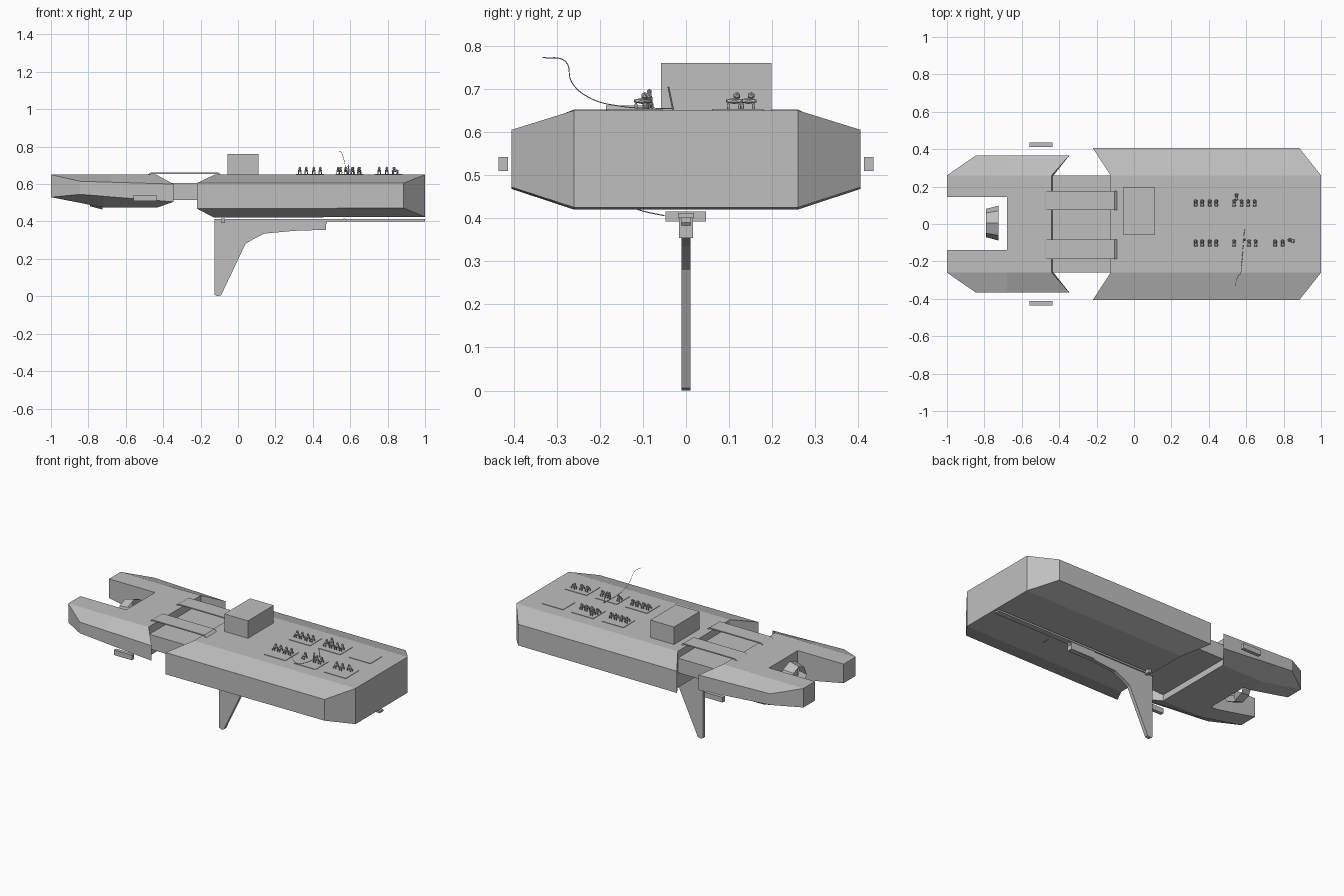
import bpy, bmesh, math
from mathutils import Vector, Matrix

if "Cube" in bpy.data.objects:
    bpy.data.objects.remove(bpy.data.objects["Cube"])

grey = bpy.data.materials.new("hull grey")
grey.diffuse_color = (0.52, 0.52, 0.52, 1)
grey.use_nodes = True
grey.node_tree.nodes["Principled BSDF"].inputs["Base Color"].default_value = grey.diffuse_color


def add(name, bm):
    bmesh.ops.recalc_face_normals(bm, faces=bm.faces)
    me = bpy.data.meshes.new(name)
    bm.to_mesh(me)
    bm.free()
    me.materials.append(grey)
    ob = bpy.data.objects.new(name, me)
    bpy.context.collection.objects.link(ob)
    return ob


def loft(name, sections):
    """Skin (y, [(x, z), ...]) outlines one after another along y."""
    bm = bmesh.new()
    rings = [[bm.verts.new((x, y, z)) for x, z in pts] for y, pts in sections]
    n = len(rings[0])
    for a, b in zip(rings, rings[1:]):
        for i in range(n):
            j = (i + 1) % n
            bm.faces.new((a[i], a[j], b[j], b[i]))
    bm.faces.new(rings[0])
    bm.faces.new(rings[-1])
    return add(name, bm)


def box(name, x0, x1, y0, y1, z0, z1):
    pts = [(x0, z0), (x1, z0), (x1, z1), (x0, z1)]
    return loft(name, [(y0, pts), (y1, pts)])


def hull(name, inner, outer, yi, yo):
    return loft(name, [(-yo, outer), (-yi, inner), (yi, inner), (yo, outer)])


# Main hull: flat deck with chamfered sides
hull("main_hull",
     [(-0.125, 0.65), (1, 0.65), (1, 0.425), (-0.125, 0.42)],
     [(-0.22, 0.605), (0.885, 0.605), (0.885, 0.472), (-0.22, 0.468)], 0.26, 0.405)

# Rear hull with its stern notch
rear = hull("rear_hull",
            [(-1, 0.65), (-0.68, 0.65), (-0.44, 0.652), (-0.43, 0.475), (-0.72, 0.475), (-1, 0.53)],
            [(-0.845, 0.615), (-0.68, 0.61), (-0.345, 0.60), (-0.345, 0.505), (-0.72, 0.535), (-0.845, 0.545)],
            0.26, 0.367)
cutter = box("notch_cutter", -1.2, -0.68, -0.14, 0.145, 0.3, 0.8)
cutter.hide_render = True
mod = rear.modifiers.new("notch", "BOOLEAN")
mod.operation, mod.solver, mod.object = "DIFFERENCE", "EXACT", cutter
bpy.context.view_layer.objects.active = rear
bpy.ops.object.modifier_apply(modifier="notch")
bpy.data.objects.remove(cutter)

# Connector between the hulls and the two gangways over it
box("connector", -0.435, -0.12, -0.26, 0.26, 0.515, 0.607)
for side, y in (("left", 0.125), ("right", -0.135)):
    pts = [(-0.485, 0.65), (-0.465, 0.662), (-0.105, 0.662), (-0.09, 0.65),
           (-0.1, 0.65), (-0.11, 0.655), (-0.46, 0.655), (-0.47, 0.65)]
    loft("gangway_" + side, [(y - 0.051, pts), (y + 0.051, pts)])

# Side pods beside the rear hull
for side, s in (("left", 1), ("right", -1)):
    box("side_pod_" + side, -0.56, -0.435, s * 0.413, s * 0.435, 0.51, 0.542)

# Open eight-sided nozzle in the notch
bm = bmesh.new()
ends = [[bm.verts.new((x, 0.005 + r * math.sin(k * math.pi / 4), 0.557 + r * math.cos(k * math.pi / 4)))
         for k in range(8)] for x, r in ((-0.79, 0.076), (-0.725, 0.093))]
for k in range(8):
    j = (k + 1) % 8
    bm.faces.new((ends[0][k], ends[0][j], ends[1][j], ends[1][k]))
add("nozzle", bm)

# Cabin
box("cabin", -0.055, 0.11, -0.058, 0.198, 0.65, 0.76)

# Keel fin, rail and clamp
fin = [(-0.125, 0.40), (-0.125, 0.008), (-0.11, 0), (-0.09, 0.006), (0.04, 0.28), (0.08, 0.305),
       (0.14, 0.335), (0.3, 0.35), (0.45, 0.355), (0.475, 0.39), (0.475, 0.40)]
loft("keel_fin", [(-0.011, fin), (0.011, fin)])
box("fin_tip", 0.3, 0.47, -0.016, 0.016, 0.354, 0.40)
box("keel_rail", -0.125, 1, -0.018, 0.018, 0.401, 0.412)
box("rail_clamp", -0.09, -0.07, -0.048, 0.046, 0.392, 0.415)

# Thin mats on the deck
for i, (x0, x1) in enumerate(((0.31, 0.46), (0.52, 0.67), (0.73, 0.88))):
    box(f"mat_right_{i}", x0, x1, -0.185, -0.055, 0.65, 0.653)
    box(f"mat_left_{i}", x0, x1, 0.06, 0.18, 0.65, 0.653)


# Small seated passengers
def ball(bm, loc, size):
    m = Matrix.Translation(loc) @ Matrix.Diagonal((*size, 1))
    bmesh.ops.create_icosphere(bm, subdivisions=1, radius=1, matrix=m)


def passenger(name, x, y, turn=0):
    bm = bmesh.new()
    ball(bm, (0, 0, 0.672), (0.0105, 0.022, 0.007))
    ball(bm, (0, 0.006, 0.684), (0.008, 0.009, 0.009))
    for sx in (-1, 1):
        for yy in (-0.014, 0.012):
            ball(bm, (sx * 0.007, yy, 0.66), (0.003, 0.004, 0.01))
    bmesh.ops.transform(bm, verts=bm.verts,
                        matrix=Matrix.Translation((x, y, 0)) @ Matrix.Rotation(turn, 4, "Z"))
    add(name, bm)


left = [0.33, 0.365, 0.405, 0.44, 0.535, 0.575, 0.61, 0.645]
right = [0.33, 0.365, 0.405, 0.44, 0.535, 0.615, 0.65, 0.755, 0.795]
for i, x in enumerate(left):
    passenger(f"passenger_left_{i}", x, 0.112)
for i, x in enumerate(right):
    passenger(f"passenger_right_{i}", x, -0.102)
passenger("passenger_extra", 0.548, 0.145)
passenger("passenger_turned", 0.84, -0.088, 1.3)

# Standing figure with a pole
bm = bmesh.new()
ball(bm, (0.59, -0.085, 0.672), (0.007, 0.008, 0.02))
ball(bm, (0.59, -0.085, 0.694), (0.006, 0.006, 0.006))
add("standing_figure", bm)


def cable(name, pts, r):
    cu = bpy.data.curves.new(name, "CURVE")
    cu.dimensions, cu.bevel_depth, cu.bevel_resolution, cu.resolution_u = "3D", r, 0, 6
    sp = cu.splines.new("BEZIER")
    sp.bezier_points.add(len(pts) - 1)
    for p, co in zip(sp.bezier_points, pts):
        p.co = co
        p.handle_left_type = p.handle_right_type = "AUTO"
    cu.materials.append(grey)
    ob = bpy.data.objects.new(name, cu)
    bpy.context.collection.objects.link(ob)


# Pole and the loose cable, with its end hanging under the hull
cable("pole", [(0.592, -0.03, 0.652), (0.592, -0.041, 0.705)], 0.002)
cable("cable", [(0.54, -0.333, 0.773), (0.555, -0.28, 0.764), (0.57, -0.265, 0.715), (0.575, -0.225, 0.68),
                (0.58, -0.16, 0.661), (0.59, -0.03, 0.654)], 0.0012)
cable("cable_end", [(0.56, -0.125, 0.424), (0.57, -0.09, 0.414), (0.58, -0.05, 0.406)], 0.0012)
